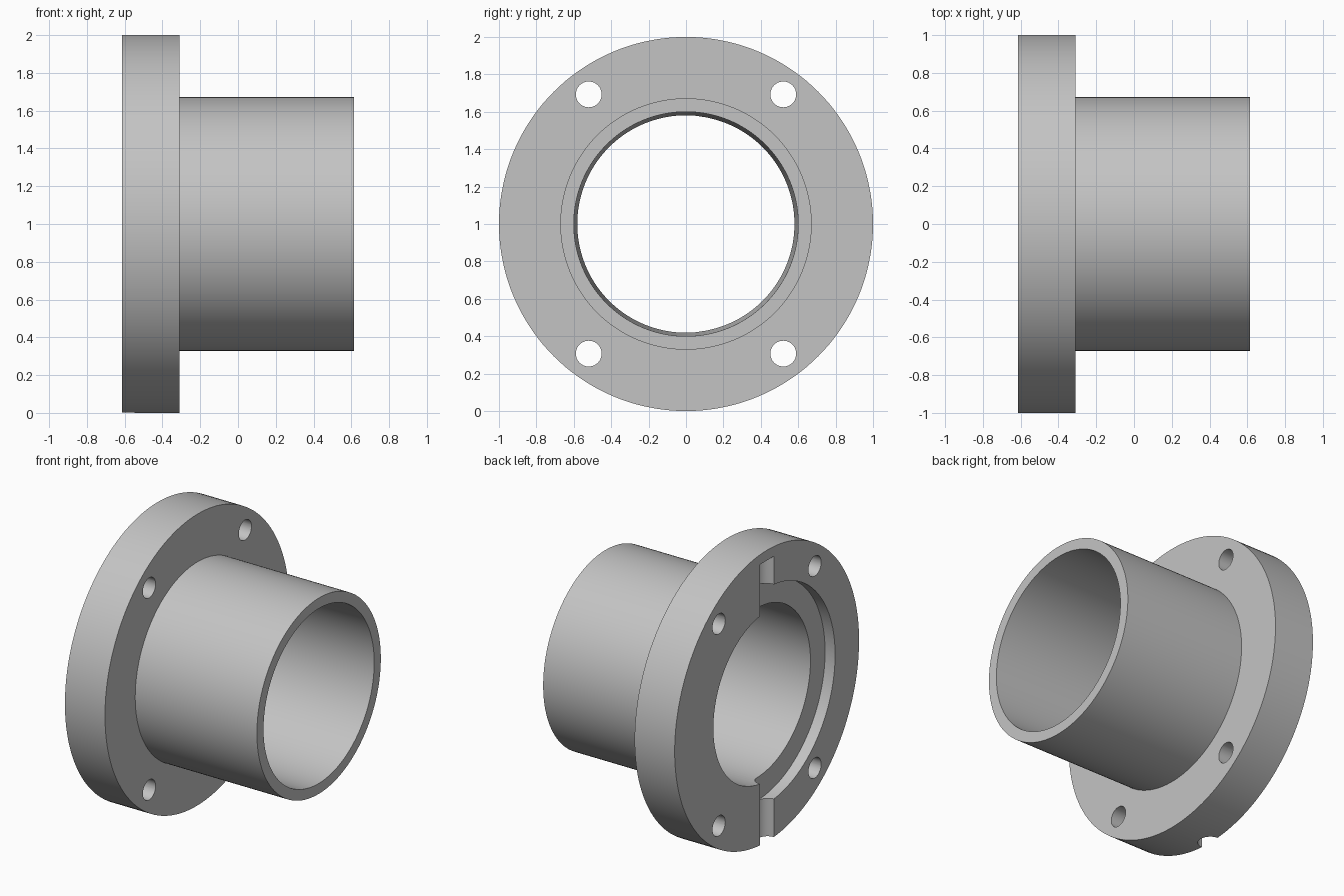
import bpy, bmesh, math
from mathutils import Matrix, Vector

cube = bpy.data.objects.get("Cube")
if cube:
    bpy.data.objects.remove(cube, do_unlink=True)

AXIS = Vector((0, 0, 1))      # a point on the horizontal axis of the bore
BACK, STEP, END = -0.614, -0.31, 0.614

steel = bpy.data.materials.new("plain grey metal")
steel.use_nodes = True
steel.diffuse_color = (0.55, 0.55, 0.55, 1)
steel.node_tree.nodes["Principled BSDF"].inputs["Base Color"].default_value = (0.55, 0.55, 0.55, 1)


def make_object(name, bm):
    bmesh.ops.recalc_face_normals(bm, faces=bm.faces)
    mesh = bpy.data.meshes.new(name)
    bm.to_mesh(mesh)
    bm.free()
    mesh.materials.append(steel)
    obj = bpy.data.objects.new(name, mesh)
    bpy.context.collection.objects.link(obj)
    return obj


def lathe(name, profile, steps=144):
    """Revolve a closed (x, radius) outline about the bore axis."""
    bm = bmesh.new()
    verts = [bm.verts.new((x, 0, 1 + r)) for x, r in profile]
    edges = [bm.edges.new((v, verts[i - 1])) for i, v in enumerate(verts)]
    bmesh.ops.spin(bm, geom=verts + edges, cent=AXIS, axis=(1, 0, 0),
                   angle=math.tau, steps=steps, use_duplicate=False)
    bmesh.ops.remove_doubles(bm, verts=bm.verts, dist=1e-5)
    return make_object(name, bm)


def rod(name, start, end, radius, segments, half=False):
    """Cylinder between two points; half keeps only the -y side."""
    start, end = Vector(start), Vector(end)
    span = end - start
    turn = span.to_track_quat('Z', 'Y').to_matrix().to_4x4()
    bm = bmesh.new()
    bmesh.ops.create_cone(bm, cap_ends=True, segments=segments, radius1=radius, radius2=radius,
                          depth=span.length, matrix=Matrix.Translation((start + end) / 2) @ turn)
    if half:
        cut = bmesh.ops.bisect_plane(bm, geom=bm.verts[:] + bm.edges[:] + bm.faces[:],
                                     plane_co=(0, 0, 0), plane_no=(0, 1, 0), clear_outer=True)
        rim = [e for e in cut["geom_cut"] if isinstance(e, bmesh.types.BMEdge)]
        bmesh.ops.holes_fill(bm, edges=rim)
    return make_object(name, bm)


# Flange and sleeve with a slightly tapered bore
body = lathe("flanged_sleeve", [(BACK, 0.58), (BACK, 1), (STEP, 1),
                                (STEP, 0.672), (END, 0.672), (END, 0.6)])

# Four bolt holes through the flange
cutters = [rod("bolt_hole_cutter", (-0.8, y, 1 + z), (-0.2, y, 1 + z), 0.069, 40)
           for y in (-0.52, 0.52) for z in (-0.693, 0.693)]

# Half-round recess in the back face, on one side only
cutters.append(rod("recess_cutter", (-0.8, 0, 1), (BACK + 0.076, 0, 1), 0.74, 144, half=True))

# Round-bottomed groove across the back face, open at the bottom rim
cutters.append(rod("groove_cutter", (BACK, 0, -0.1), (BACK, 0, 1.93), 0.075, 48))

bpy.ops.object.select_all(action='DESELECT')
bpy.context.view_layer.objects.active = body
body.select_set(True)
for cutter in cutters:
    cutter.hide_render = True
    mod = body.modifiers.new("cut", 'BOOLEAN')
    mod.operation = 'DIFFERENCE'
    mod.solver = 'EXACT'
    mod.object = cutter
    bpy.ops.object.modifier_apply(modifier=mod.name)
    bpy.data.objects.remove(cutter, do_unlink=True)

bpy.ops.object.shade_smooth_by_angle(angle=math.radians(30))
